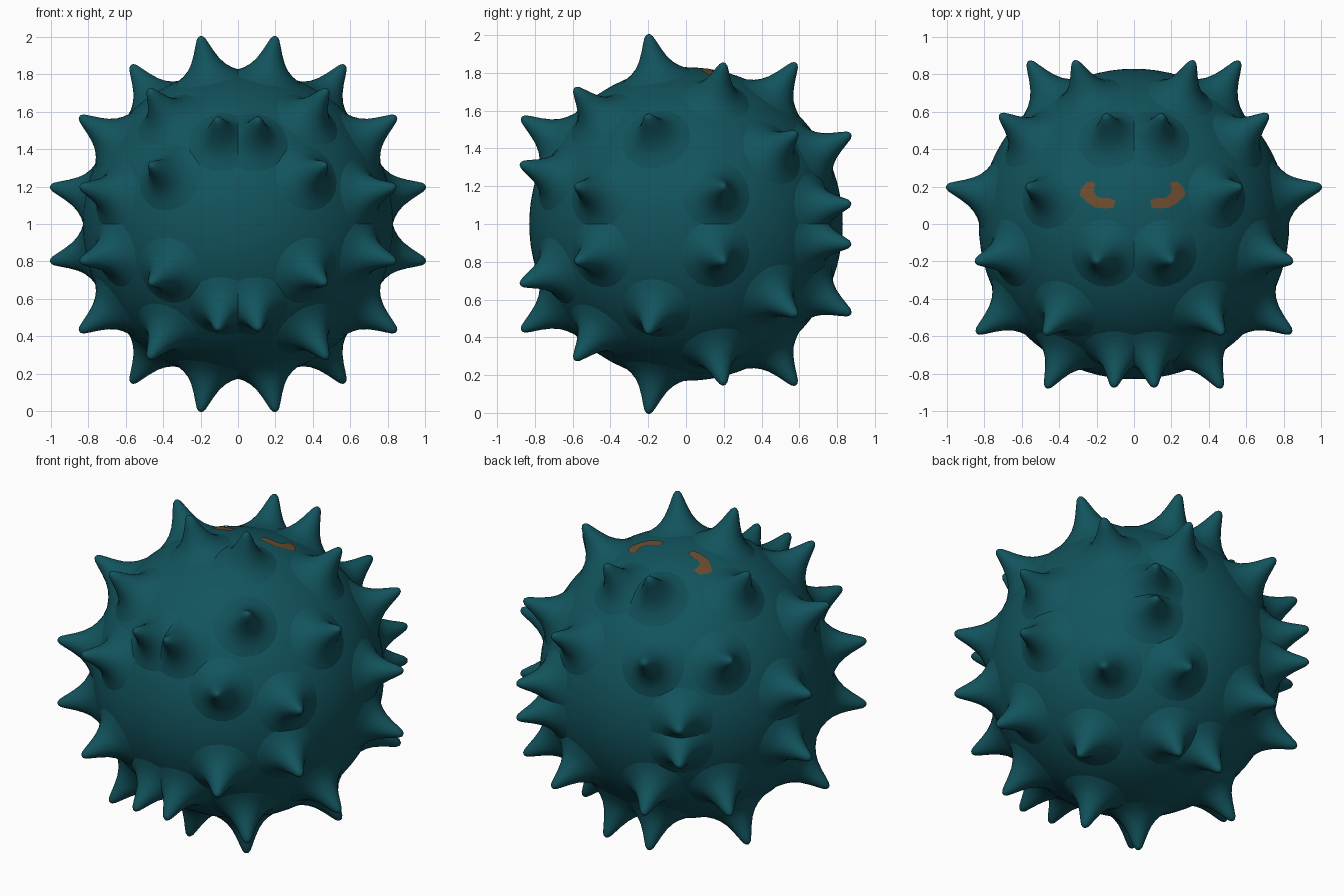
import bpy, bmesh, math
from mathutils import Vector

if "Cube" in bpy.data.objects:
    bpy.data.objects.remove(bpy.data.objects["Cube"])

CENTRE = Vector((0, 0, 1))
R = 0.83


def material(name, rgb):
    m = bpy.data.materials.new(name)
    m.diffuse_color = (*rgb, 1)
    m.use_nodes = True
    m.node_tree.nodes["Principled BSDF"].inputs["Base Color"].default_value = m.diffuse_color
    return m


def make_object(name, bm, mat):
    bmesh.ops.recalc_face_normals(bm, faces=bm.faces)
    for f in bm.faces:
        f.smooth = True
    me = bpy.data.meshes.new(name)
    bm.to_mesh(me)
    bm.free()
    me.materials.append(mat)
    ob = bpy.data.objects.new(name, me)
    bpy.context.collection.objects.link(ob)
    return ob


teal = material("deep teal", (0.006, 0.088, 0.110))
brown = material("rust brown", (0.15, 0.072, 0.028))

# Round body
bm = bmesh.new()
bmesh.ops.create_icosphere(bm, subdivisions=5, radius=R)
bmesh.ops.translate(bm, vec=CENTRE, verts=bm.verts)
make_object("body", bm, teal)

# Spikes: one lathed, flared profile (width, distance from centre)
PROFILE = [(0.19, 0.805), (0.165, 0.820), (0.135, 0.839), (0.105, 0.866),
           (0.078, 0.903), (0.055, 0.950), (0.037, 0.995), (0.023, 1.028),
           (0.011, 1.041)]
TIP = 1.044
SEG = 24


def add_spike(bm, direction):
    d = direction.normalized()
    u = d.orthogonal().normalized()
    v = d.cross(u)
    rings = []
    for w, h in PROFILE:
        rings.append([bm.verts.new(CENTRE + d * h
                      + u * w * math.cos(2 * math.pi * i / SEG)
                      + v * w * math.sin(2 * math.pi * i / SEG)) for i in range(SEG)])
    tip = bm.verts.new(CENTRE + d * TIP)
    for a, b in zip(rings, rings[1:]):
        for i in range(SEG):
            j = (i + 1) % SEG
            bm.faces.new((a[i], a[j], b[j], b[i]))
    for i in range(SEG):
        bm.faces.new((rings[-1][i], rings[-1][(i + 1) % SEG], tip))


# Spike tips of one quarter, mirrored left-right and up-down
QUARTER = [(0.20, -0.20, 1.00), (0.57, 0.20, 0.85), (0.15, 0.58, 0.85),
           (0.57, 0.88, 0.11), (0.32, 0.88, 0.48), (0.11, -0.88, 0.57),
           (0.47, -0.88, 0.32), (0.47, -0.58, 0.71), (0.84, -0.58, 0.20),
           (0.84, -0.20, 0.57), (1.00, 0.20, 0.20), (0.71, 0.58, 0.48)]
bm = bmesh.new()
for x, y, z in QUARTER:
    for sx in (1, -1):
        for sz in (1, -1):
            add_spike(bm, Vector((x * sx, y, z * sz)))
make_object("spikes", bm, teal)

# Two thin curved patches lying on the top of the body
OUTER = [(0.235, 0.225), (0.268, 0.19), (0.275, 0.155), (0.235, 0.115),
         (0.19, 0.088), (0.14, 0.083), (0.095, 0.086)]
INNER = [(0.192, 0.222), (0.198, 0.19), (0.198, 0.17), (0.182, 0.148),
         (0.165, 0.139), (0.125, 0.140), (0.085, 0.125)]


def on_body(x, y, r=R + 0.005):
    return CENTRE + Vector((x, y, math.sqrt(r * r - x * x - y * y)))


bm = bmesh.new()
STEPS = 4
for side, shift in ((1, 0), (-1, 0.015)):
    rows = []
    for (ox, oy), (ix, iy) in zip(OUTER, INNER):
        rows.append([bm.verts.new(on_body(side * (ox + (ix - ox) * k / STEPS + shift),
                                          oy + (iy - oy) * k / STEPS))
                     for k in range(STEPS + 1)])
    for a, b in zip(rows, rows[1:]):
        for k in range(STEPS):
            f = bm.faces.new((a[k], a[k + 1], b[k + 1], b[k]))
            f.normal_update()
patches = make_object("top_patches", bm, brown)
# Keep the patches facing up
for p in patches.data.polygons:
    if p.normal.z < 0:
        p.flip()
